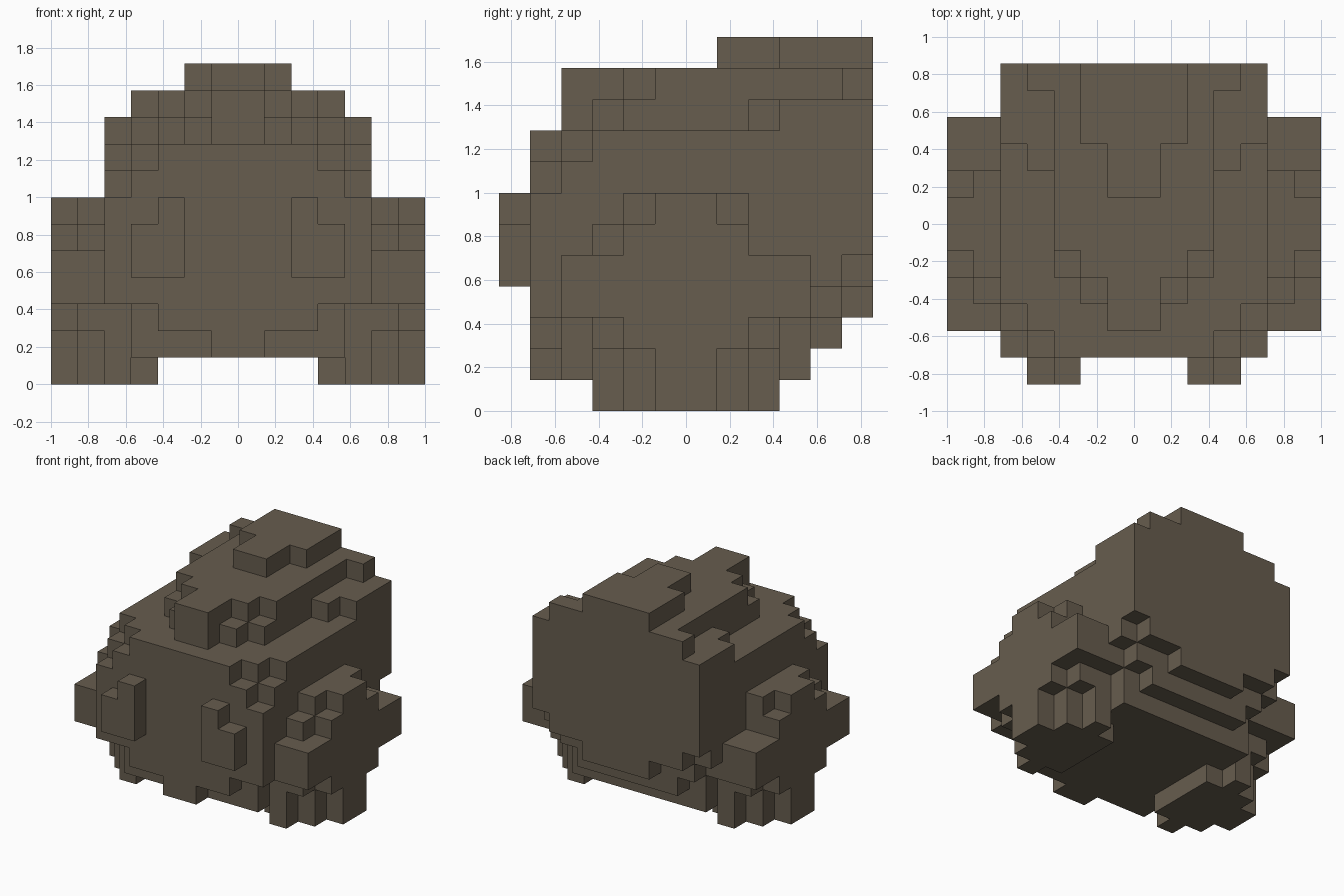
import bpy, bmesh

U = 1 / 7  # edge length of one block

old = bpy.data.objects.get("Cube")
if old:
    bpy.data.objects.remove(old, do_unlink=True)

brown = bpy.data.materials.new("dull brown")
brown.use_nodes = True
colour = (0.135, 0.109, 0.077, 1)
brown.diffuse_color = colour
bsdf = next(n for n in brown.node_tree.nodes if n.type == 'BSDF_PRINCIPLED')
bsdf.inputs["Base Color"].default_value = colour
bsdf.inputs["Roughness"].default_value = 0.9


def blocks(name, boxes):
    """Join boxes (x0, x1, y0, y1, z0, z1), in blocks, into one clean stepped shell."""
    cells = {(x, y, z) for x0, x1, y0, y1, z0, z1 in boxes
             for x in range(x0, x1) for y in range(y0, y1) for z in range(z0, z1)}
    bm = bmesh.new()
    verts = {}

    def vert(p):
        if p not in verts:
            verts[p] = bm.verts.new([c * U for c in p])
        return verts[p]

    for cell in cells:
        for axis in range(3):
            for side in (0, 1):
                near = list(cell)
                near[axis] += 2 * side - 1
                if tuple(near) in cells:
                    continue
                corners = []
                for a, b in ((0, 0), (1, 0), (1, 1), (0, 1)):
                    p = list(cell)
                    p[axis] += side
                    p[(axis + 1) % 3] += a
                    p[(axis + 2) % 3] += b
                    corners.append(vert(tuple(p)))
                bm.faces.new(corners if side else corners[::-1])
    # Merge coplanar block faces into large flat faces
    bmesh.ops.dissolve_limit(bm, angle_limit=0.01, verts=bm.verts[:], edges=bm.edges[:])
    mesh = bpy.data.meshes.new(name)
    bm.to_mesh(mesh)
    bm.free()
    mesh.materials.append(brown)
    obj = bpy.data.objects.new(name, mesh)
    bpy.context.collection.objects.link(obj)
    return obj


def centred(name, rows):
    """Rows are (half width, y0, y1, z0, z1)."""
    return blocks(name, [(-w, w, *rest) for w, *rest in rows])


def pair(name, boxes):
    """Boxes on the +x side, mirrored for the other side."""
    blocks("left_" + name, boxes)
    blocks("right_" + name, [(-b[1], -b[0], *b[2:]) for b in boxes])


# Body: rounded underside, straight trunk, rounded shoulders
centred("body", [
    (1, -5, 4, 1, 2), (4, -4, 4, 1, 2), (5, -3, 3, 1, 2),
    (3, -5, 5, 2, 3), (4, -4, 4, 2, 3), (5, -3, 3, 2, 3),
    (2, -5, 6, 3, 4), (4, -5, 5, 3, 4), (5, -5, 4, 3, 4),
    (4, -5, 6, 4, 5), (5, -5, 5, 4, 5),
    (5, -5, 6, 5, 7),
    (4, -5, 6, 7, 8), (5, -4, 6, 7, 8),
    (3, -5, 6, 8, 9), (4, -4, 6, 8, 9), (5, -3, 6, 8, 9),
])

# Crown: stepped ridge with a pointed front, flaring at the back
centred("crown", [
    (1, -4, 6, 9, 10), (2, -3, 6, 9, 10), (3, -2, 6, 9, 10),
    (4, 2, 6, 9, 10), (5, 3, 6, 9, 10),
    (1, -4, 6, 10, 11), (2, -2, 6, 10, 11), (3, -1, 6, 10, 11), (4, 5, 6, 10, 11),
    (1, 1, 6, 11, 12), (2, 3, 6, 11, 12),
])

# Side limbs: wide in the middle, stepped towards the top
pair("limb", [
    (5, 6, -3, 3, 2, 3), (6, 7, -2, 2, 2, 3),
    (5, 7, -4, 4, 3, 5),
    (5, 6, -3, 2, 5, 6), (6, 7, -2, 2, 5, 6),
    (5, 6, -2, 2, 6, 7), (6, 7, -1, 1, 6, 7),
])

# Feet: rounded stubs below the limbs
pair("foot", [
    (3, 4, -2, 2, 0, 1), (4, 5, -3, 3, 0, 1),
    (5, 6, -2, 2, 0, 2), (6, 7, -1, 1, 0, 2),
])

# Eyes: raised plates with the outer top corner missing
pair("eye", [(2, 4, -6, -5, 4, 6), (2, 3, -6, -5, 6, 7)])
